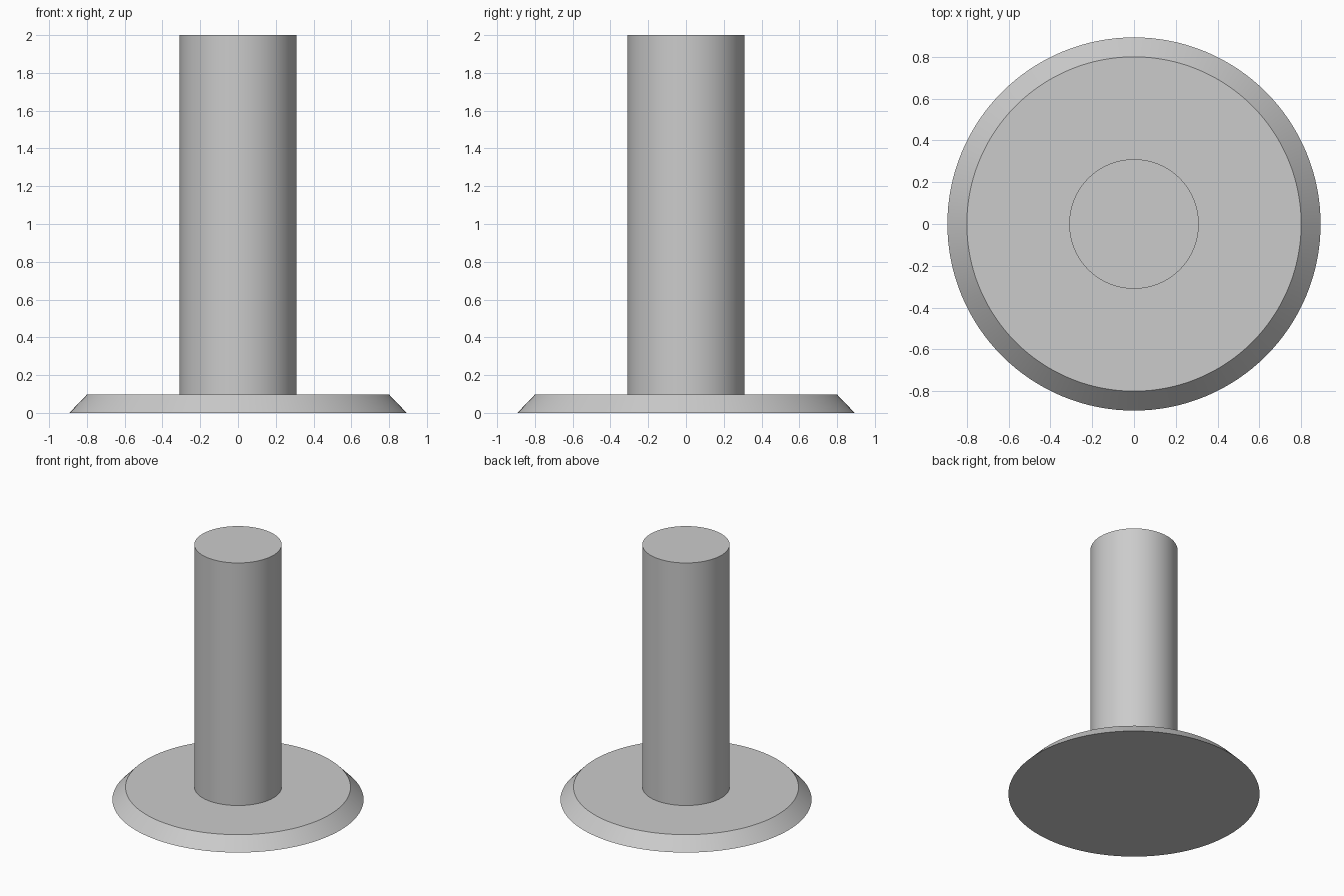
import bpy
import math

cube = bpy.data.objects.get("Cube")
if cube:
    bpy.data.objects.remove(cube, do_unlink=True)

BASE_RADIUS, BASE_TOP_RADIUS, BASE_HEIGHT = 0.893, 0.80, 0.097
SHAFT_RADIUS, TOTAL_HEIGHT = 0.31, 2.0

grey = bpy.data.materials.new("light grey")
grey.use_nodes = True
grey.diffuse_color = (0.6, 0.6, 0.6, 1)
for node in grey.node_tree.nodes:
    if node.type == 'BSDF_PRINCIPLED':
        node.inputs["Base Color"].default_value = (0.6, 0.6, 0.6, 1)


def round_part(name, r_bottom, r_top, z_bottom, z_top):
    """Upright round solid between two heights, smooth with sharp rims."""
    bpy.ops.mesh.primitive_cone_add(
        vertices=128, radius1=r_bottom, radius2=r_top, depth=z_top - z_bottom,
        location=(0, 0, (z_bottom + z_top) / 2))
    part = bpy.context.object
    part.name = part.data.name = name
    part.data.materials.append(grey)
    bpy.ops.object.shade_smooth_by_angle(angle=math.radians(30))
    return part


# Flat disc with a 45 degree sloping rim
round_part("base_flange", BASE_RADIUS, BASE_TOP_RADIUS, 0, BASE_HEIGHT)

# Straight post standing on the disc
round_part("shaft", SHAFT_RADIUS, SHAFT_RADIUS, BASE_HEIGHT, TOTAL_HEIGHT)
